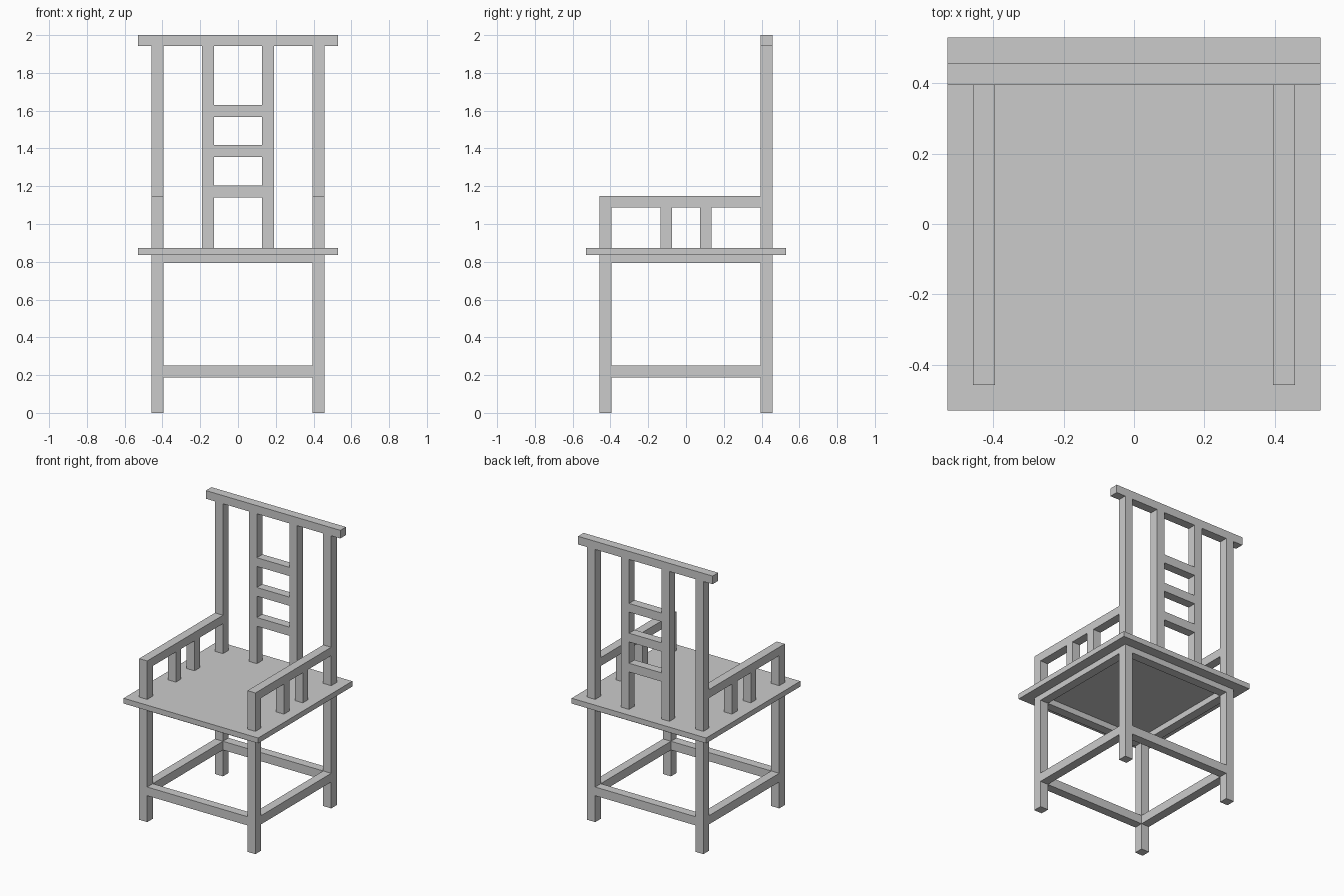
import bpy, bmesh

if "Cube" in bpy.data.objects:
    bpy.data.objects.remove(bpy.data.objects["Cube"])

P0, P1 = 0.395, 0.458      # inner and outer faces of the legs
SEAT_B, SEAT_T = 0.836, 0.874


def box(name, x, y, z):
    """Box from (min, max) ranges on each axis."""
    bm = bmesh.new()
    bmesh.ops.create_cube(bm, size=1)
    for v in bm.verts:
        v.co = [r[0] if c < 0 else r[1] for c, r in zip(v.co, (x, y, z))]
    me = bpy.data.meshes.new(name)
    bm.to_mesh(me)
    bm.free()
    ob = bpy.data.objects.new(name, me)
    bpy.context.collection.objects.link(ob)
    return ob


def span(a, b, s):
    """Range a..b, mirrored when s is -1."""
    return (a, b) if s > 0 else (-b, -a)


BACK = (P0, P1)
FRONT = (-P1, -P0)
INNER = (-P0, P0)

# seat and crest rail
box("seat", (-0.53, 0.53), (-0.53, 0.53), (SEAT_B, SEAT_T))
box("crest_rail", (-0.53, 0.53), BACK, (1.942, 2.0))

for s, side in ((-1, "left"), (1, "right")):
    post = span(P0, P1, s)
    # legs, back posts and arms
    box(f"front_leg_{side}", post, FRONT, (0, SEAT_B))
    box(f"back_leg_{side}", post, BACK, (0, SEAT_B))
    box(f"back_post_{side}", post, BACK, (SEAT_T, 1.942))
    box(f"arm_post_{side}", post, FRONT, (SEAT_T, 1.088))
    box(f"arm_rail_{side}", post, (-P1, P0), (1.088, 1.148))
    # short spindles under the arm
    for t, end in ((-1, "front"), (1, "rear")):
        box(f"arm_spindle_{side}_{end}", post, span(0.075, 0.136, t), (SEAT_T, 1.088))
    # upright of the back splat
    box(f"splat_upright_{side}", span(0.128, 0.19, s), BACK, (SEAT_T, 1.942))
    # side stretcher and apron
    box(f"stretcher_{side}", post, INNER, (0.188, 0.25))
    box(f"apron_{side}", post, INNER, (0.794, SEAT_B))

# front and back stretchers and aprons
for y, end in ((FRONT, "front"), (BACK, "back")):
    box(f"stretcher_{end}", INNER, y, (0.188, 0.25))
    box(f"apron_{end}", INNER, y, (0.794, SEAT_B))

# rungs of the back splat
for i, z in enumerate((1.172, 1.386, 1.598)):
    box(f"splat_rung_{i + 1}", (-0.128, 0.128), BACK, (z - 0.031, z + 0.031))
